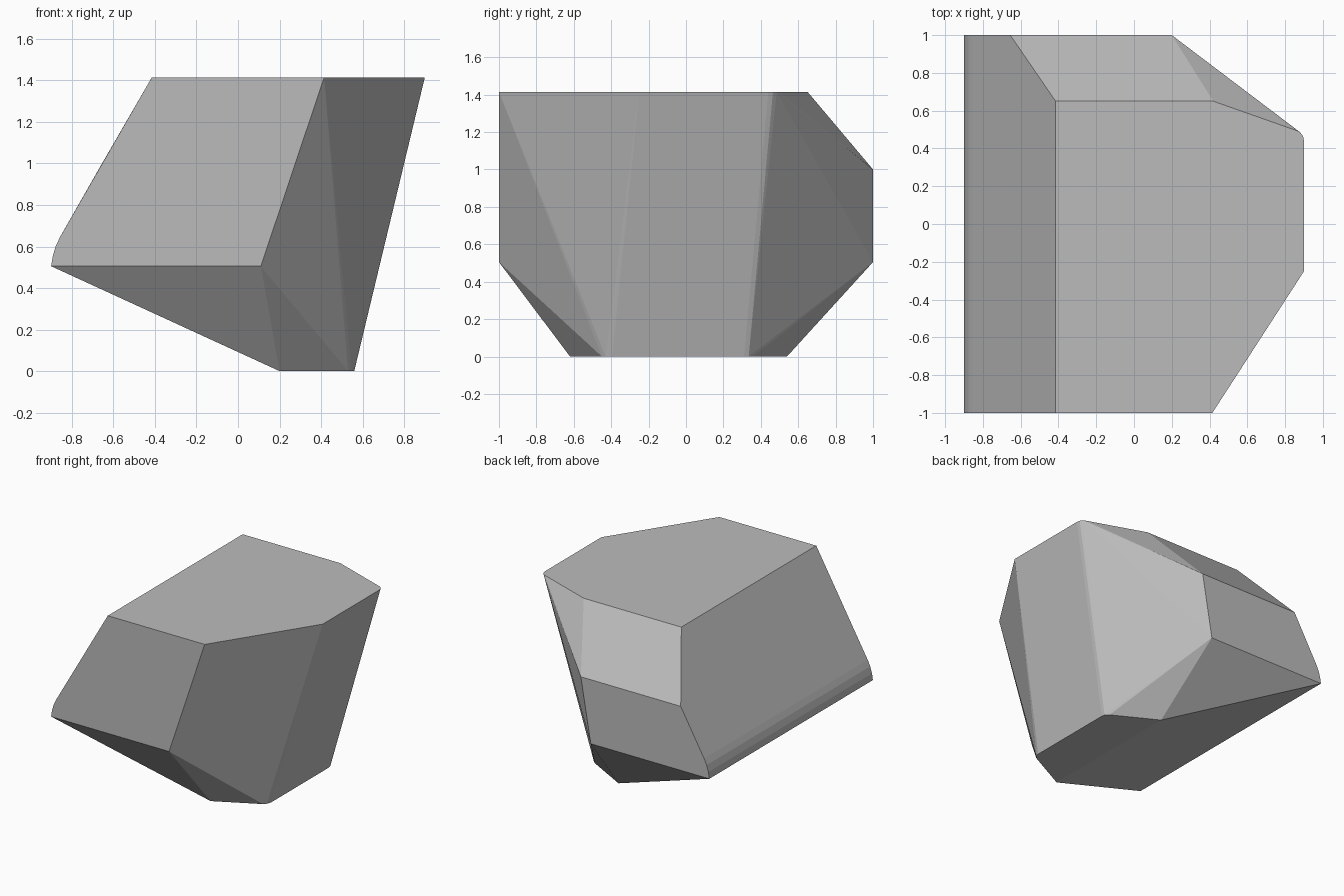
import bpy
import bmesh
import math

cube = bpy.data.objects.get("Cube")
if cube:
    bpy.data.objects.remove(cube, do_unlink=True)

# Single stone grey
stone = bpy.data.materials.new("stone_grey")
stone.use_nodes = True
grey = (0.5, 0.5, 0.5, 1)
stone.diffuse_color = grey
stone.node_tree.nodes["Principled BSDF"].inputs["Base Color"].default_value = grey

bm = bmesh.new()


def add_layer(z, outline):
    """Add the corners of one horizontal slice of the rock."""
    for x, y in outline:
        bm.verts.new((x, y, z))


# Flat top with a worn right corner
add_layer(1.415, [(-0.415, -1), (0.415, -1), (0.9, -0.25), (0.9, 0.44),
                  (0.895, 0.465), (0.88, 0.485), (0.86, 0.495),
                  (0.42, 0.65), (-0.415, 0.65)])
# Shoulder of the back chamfer
add_layer(1.0, [(-0.655, 1), (0.2, 1)])
# Worn lower left edge, running from front to back
for x, z in [(-0.855, 0.65), (-0.877, 0.605), (-0.892, 0.555), (-0.9, 0.505)]:
    add_layer(z, [(x, -1), (x, 1)])
# Lower right corners of the front and back faces
add_layer(0.505, [(0.11, -1), (0.115, 1)])
# Small flat foot
add_layer(0, [(0.2, -0.62), (0.53, -0.45), (0.547, -0.43), (0.56, -0.395),
              (0.56, 0.31), (0.555, 0.335), (0.53, 0.36), (0.2, 0.54)])

# Wrap the corners in flat facets
hull = bmesh.ops.convex_hull(bm, input=bm.verts[:])
loose = [v for v in bm.verts if not v.link_faces]
bmesh.ops.delete(bm, geom=loose, context='VERTS')
bmesh.ops.dissolve_limit(bm, angle_limit=math.radians(1),
                         verts=bm.verts[:], edges=bm.edges[:])
bmesh.ops.recalc_face_normals(bm, faces=bm.faces[:])

mesh = bpy.data.meshes.new("rock")
bm.to_mesh(mesh)
bm.free()
mesh.materials.append(stone)
rock = bpy.data.objects.new("rock", mesh)
bpy.context.collection.objects.link(rock)
